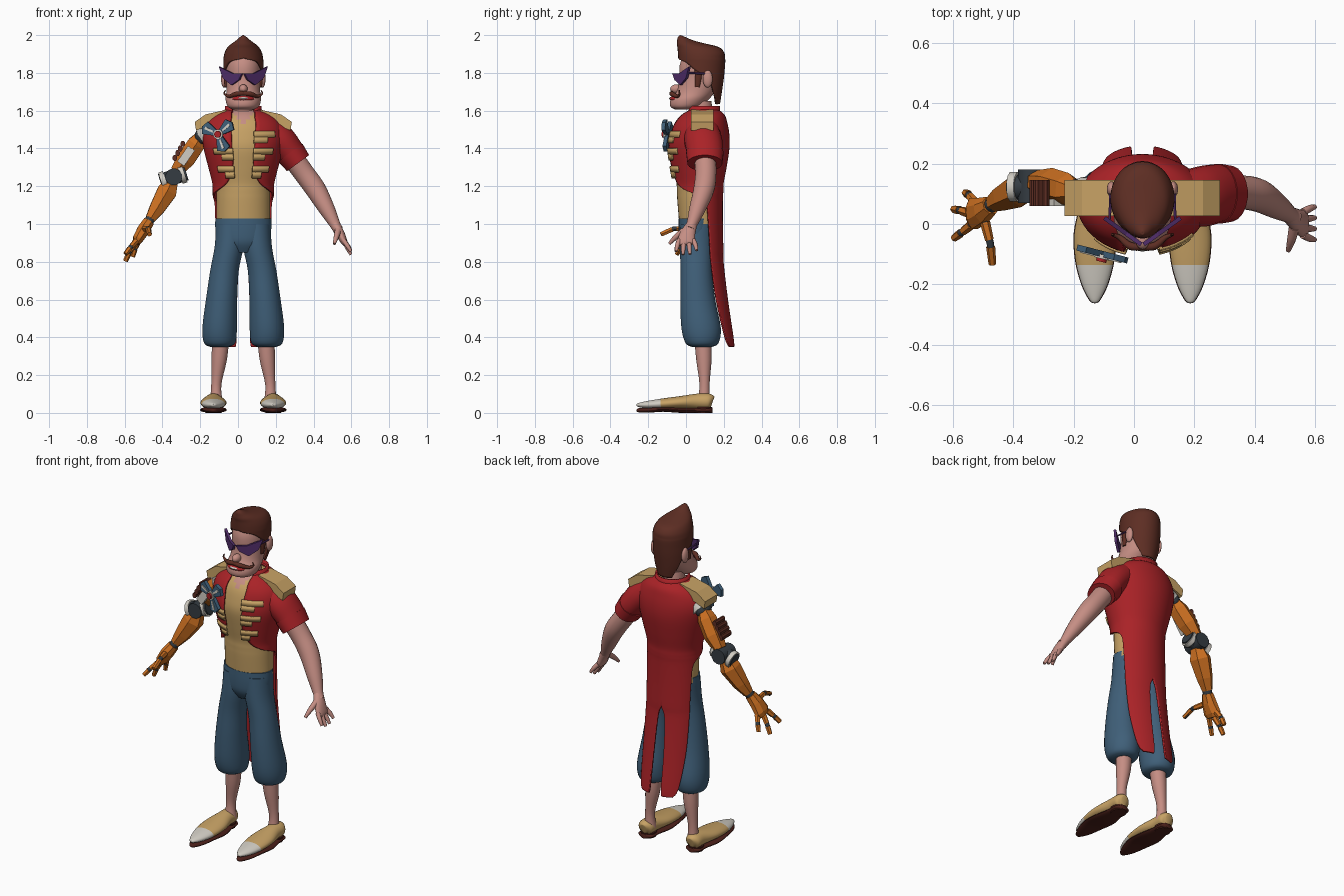
import bpy, bmesh, math
from mathutils import Vector, Matrix

if "Cube" in bpy.data.objects:
    bpy.data.objects.remove(bpy.data.objects["Cube"])

X, Y, Z = Vector((1, 0, 0)), Vector((0, 1, 0)), Vector((0, 0, 1))
MID = .028  # body centre line; the arms reach unequally far


def material(name, *rgb):
    m = bpy.data.materials.new(name)
    m.use_nodes = True
    m.diffuse_color = (*rgb, 1)
    m.node_tree.nodes["Principled BSDF"].inputs["Base Color"].default_value = (*rgb, 1)
    return m


red = material("coat red", .4, .016, .02)
tan = material("gold tan", .57, .36, .13)
skin = material("skin", .56, .27, .23)
blue = material("denim blue", .05, .115, .19)
orange = material("arm orange", .6, .16, .015)
brown = material("hair brown", .11, .027, .017)
sole = material("sole brown", .07, .014, .01)
dark = material("joint grey", .035, .045, .055)
white = material("off white", .64, .61, .55)
purple = material("glasses purple", .085, .028, .15)


def finish(name, bm, mats, smooth=True, rule=None):
    mesh = bpy.data.meshes.new(name)
    bm.to_mesh(mesh)
    bm.free()
    ob = bpy.data.objects.new(name, mesh)
    bpy.context.collection.objects.link(ob)
    for m in mats:
        mesh.materials.append(m)
    if rule:
        for p in mesh.polygons:
            p.material_index = rule(p.center)
    if smooth:
        bpy.ops.object.select_all(action='DESELECT')
        ob.select_set(True)
        bpy.context.view_layer.objects.active = ob
        bpy.ops.object.shade_smooth_by_angle(angle=math.radians(45))
    return ob


def spline(st, k):
    out = []
    for i in range(len(st) - 1):
        four = st[max(i - 1, 0)], st[i], st[i + 1], st[min(i + 2, len(st) - 1)]
        for t in (j / k for j in range(k)):
            out.append([b + .5 * t * (c - a + t * (2*a - 5*b + 4*c - d + t * (3*b - a - 3*c + d)))
                        for a, b, c, d in zip(*four)])
    return out + [st[-1]]


def tube(name, pts, *mats, n=20, k=4, ref=Y, level=False, smooth=True, rule=None):
    """Loft of ellipses; each point is x, y, z, radius and an optional second radius."""
    st = spline([p if len(p) > 4 else (*p, p[3]) for p in pts], k)
    bm, rings = bmesh.new(), []
    for i, (x, y, z, r, r2) in enumerate(st):
        a, b = st[max(i - 1, 0)], st[min(i + 1, len(st) - 1)]
        t = Z if level else (Vector(b[:3]) - Vector(a[:3])).normalized()
        u = (ref - t * t.dot(ref)).normalized()
        v = u.cross(t)
        angles = [math.tau * (j + .5) / n for j in range(n)]
        rings.append([bm.verts.new(Vector((x, y, z)) + v * r * math.cos(q) + u * r2 * math.sin(q))
                      for q in angles])
    for a, b in zip(rings, rings[1:]):
        for j in range(n):
            bm.faces.new((a[j], a[j - 1], b[j - 1], b[j]))
    bm.faces.new(rings[0])
    bm.faces.new(rings[-1])
    bmesh.ops.recalc_face_normals(bm, faces=bm.faces)
    return finish(name, bm, mats, smooth, rule)


def shell(name, st, mat, k=4, cols=16, thick=.01, sides=(-1, 1)):
    """Open wrap-around sheet; stations are z, centre y, radii, start and end angle from the front."""
    bm = bmesh.new()
    for s in sides:
        rows = []
        for z, cy, rx, ry, a0, a1 in spline(st, k):
            a0, a1 = max(a0, 0), min(a1, 180)
            row = [math.radians(a0 + (a1 - a0) * j / cols) for j in range(cols + 1)]
            rows.append([bm.verts.new((MID + s * rx * math.sin(q), cy - ry * math.cos(q), z)) for q in row])
        for a, b in zip(rows, rows[1:]):
            for j in range(cols):
                bm.faces.new((a[j], a[j + 1], b[j + 1], b[j])[::s])
    bmesh.ops.remove_doubles(bm, verts=bm.verts, dist=.0005)
    ob = finish(name, bm, [mat])
    mod = ob.modifiers.new("thickness", 'SOLIDIFY')
    mod.thickness, mod.offset = thick, 0
    return ob


def prism(name, poly, origin, u, v, depth, mat):
    u, v = Vector(u).normalized(), Vector(v).normalized()
    w = u.cross(v).normalized() * depth
    bm = bmesh.new()
    base = [Vector(origin) + u * a + v * b for a, b in poly]
    lo, hi = [[bm.verts.new(p + d) for p in base] for d in (w * 0, w)]
    bm.faces.new(lo)
    bm.faces.new(hi)
    for i in range(len(lo)):
        bm.faces.new((lo[i - 1], lo[i], hi[i], hi[i - 1]))
    bmesh.ops.recalc_face_normals(bm, faces=bm.faces)
    return finish(name, bm, [mat], False)


def ball(name, loc, size, mat):
    bm = bmesh.new()
    bmesh.ops.create_uvsphere(bm, u_segments=20, v_segments=12, radius=1,
                              matrix=Matrix.Translation(loc) @ Matrix.Diagonal((*size, 1)))
    return finish(name, bm, [mat])


# Tail coat with split tails, and the vest under it
COAT = [(.35, .14, .16, .115, 142, 165), (.4, .13, .16, .12, 130, 167), (.6, .1, .16, .12, 120, 168),
        (.8, .08, .158, .115, 117, 172), (.87, .075, .157, .118, 116, 180), (1, .07, .157, .12, 114, 180),
        (1.12, .065, .157, .125, 108, 180), (1.16, .065, .157, .127, 80, 180),
        (1.18, .065, .157, .128, 58, 180), (1.22, .065, .16, .13, 32, 180),
        (1.3, .065, .18, .145, 18, 180), (1.4, .065, .205, .16, 17, 180), (1.47, .07, .212, .155, 17, 180),
        (1.53, .075, .195, .14, 20, 180), (1.575, .085, .15, .115, 24, 180), (1.605, .09, .085, .075, 40, 180)]
shell("tail_coat", COAT, red, cols=24)
tube("vest", [(MID, cy, z, rx - .014, ry - .014) for z, cy, rx, ry, a, b in COAT if z >= 1], tan, skin,
     n=40, level=True, rule=lambda c: int(c.y < .06 and abs(c.x - MID) < (c.z - 1.525) * .9))
shell("collar", [(1.555, .085, .095, .09, 35, 180), (1.625, .087, .092, .088, 42, 180)], red, k=2)


def coat_at(z):
    for a, b in zip(COAT, COAT[1:]):
        if a[0] <= z <= b[0]:
            return [p + (q - p) * (z - a[0]) / (b[0] - a[0]) for p, q in zip(a, b)]


# Chest braids: a long bar with a shorter one beneath
for i, z in enumerate((1.475, 1.385, 1.29)):
    for j, reach in enumerate((50, 36)):
        bar = []
        for h in (-.016, .016):
            c = coat_at(z + h - j * .031)
            bar.append((c[0], c[1], c[2] + .008, c[3] + .008, 15, reach - i * 2))
        shell(f"braid_{i}_{j}", bar, tan, k=1, thick=.009, sides=(1,) if i == 0 else (-1, 1))

# Epaulettes
for s in (-1, 1):
    prism("epaulette", [(s * a, b) for a, b in ((.09, 1.605), (.2, 1.58), (.257, 1.54), (.25, 1.495),
          (.19, 1.52), (.09, 1.55))], (MID, .145, 0), X, Z, .118, tan)

# Trousers, calves and shoes
tube("trouser_seat", [(MID, .055, .85, .08, .06), (MID, .055, .9, .135, .088), (MID, .055, .96, .148, .095),
     (MID, .06, 1.03, .149, .1)], blue, n=32, level=True)
SHOE = [(.14, .055, .02, .03), (.12, .06, .045, .042), (.06, .06, .05, .042), (-.03, .055, .068, .034),
        (-.12, .048, .064, .029), (-.2, .043, .043, .021), (-.25, .042, .018, .011), (-.262, .042, .004, .004)]
for s in (-1, 1):
    def leg(pts):
        return [(MID + s * p[0], *p[1:]) for p in pts]
    tube("trouser_leg", leg([(.125, .085, .35, .05, .055), (.125, .085, .37, .083, .088),
         (.125, .08, .45, .092, .105), (.115, .062, .6, .083, .093), (.1, .055, .75, .076, .084),
         (.075, .055, .88, .077, .088), (.065, .06, 1, .08, .09)]), blue, n=28, level=True)
    tube("calf", leg([(.12, .09, .38, .045), (.128, .095, .28, .041), (.143, .098, .15, .027),
         (.143, .095, .06, .034)]), skin)
    tube("shoe", [(MID + s * .158, y, z, rx, rz) for y, z, rx, rz in SHOE], tan, white, n=24, k=6, ref=Z,
         rule=lambda c: int(c.y < -.13))
    tube("shoe_sole", [(MID + s * .158, y, max(.014, z - .028 if y < -.1 else 0), rx + .002, min(rz, .014))
         for y, z, rx, rz in SHOE], sole, n=24, ref=Z)
    tube("shoe_heel", leg([(.158, .09, 0, .042, .045), (.158, .09, .03, .044, .047)]), sole, k=1)

# Head, neck and hair
tube("neck", [(MID, .085, 1.53, .066), (MID, .075, 1.65, .06)], skin, level=True)
tube("head", [(MID, -.01, 1.605, .055, .045), (MID, 0, 1.622, .083, .083), (MID, .02, 1.66, .094, .102),
     (MID, .05, 1.7, .09, .102), (MID, .068, 1.76, .09, .104), (MID, .073, 1.84, .091, .107),
     (MID, .08, 1.9, .078, .085), (MID, .08, 1.93, .03, .035)], skin, n=32, level=True)
shell("hair", [(1.635, .09, .07, .085, 142, 180), (1.7, .085, .092, .1, 126, 180), (1.77, .083, .1, .112, 108, 180),
      (1.82, .083, .101, .117, 70, 180), (1.86, .084, .101, .119, 42, 180), (1.878, .083, .1, .119, 0, 180),
      (1.905, .08, .094, .118, 0, 180), (1.932, .066, .08, .106, 0, 180), (1.95, .03, .06, .073, 0, 180),
      (1.967, -.002, .036, .04, 0, 180), (1.983, -.02, .018, .02, 0, 180), (1.995, -.03, .001, .001, 0, 180)], brown)
ball("nose", (MID, -.052, 1.715), (.023, .032, .024), skin)
ball("mouth", (MID, -.05, 1.663), (.06, .037, .018), red)
ball("teeth", (MID, -.056, 1.665), (.04, .035, .01), white)
for s in (-1, 1):
    ball("ear", (MID + s * .102, .115, 1.768), (.016, .026, .046), skin)
    tube("sideburn", [(MID + s * .093, .065, 1.85, .01, .022), (MID + s * .094, .065, 1.78, .01, .018),
         (MID + s * .092, .06, 1.725, .007, .012)], brown)
    tube("moustache", [(MID + s * a, b, c, r) for a, b, c, r in ((0, -.075, 1.692, .012),
         (.04, -.073, 1.688, .013), (.075, -.045, 1.676, .009), (.1, -.035, 1.69, .005),
         (.094, -.036, 1.708, .003))], brown, n=10)
    prism("glasses_lens", [(0, .012), (.06, .012), (.15, .048), (.125, -.012), (.07, -.05), (.02, -.022)],
          (MID, -.062, 1.785), (s * .118, .085, 0), Z, .014 * s, purple)
    tube("glasses_temple", [(MID + s * .108, .015, 1.8, .005), (MID + s * .106, .11, 1.795, .005)],
         purple, n=6, ref=Z, k=1)

# Left sleeve, bare forearm and hand
tube("sleeve", [(.16, .085, 1.5, .075, .09), (.22, .09, 1.45, .082, .1), (.27, .1, 1.39, .077, .098),
     (.305, .1, 1.34, .072, .092)], red)
tube("sleeve_cuff", [(.277, .1, 1.378, .081, .1), (.318, .1, 1.322, .073, .093)], red, k=2)
tube("left_forearm", [(.29, .1, 1.35, .058), (.35, .105, 1.268, .056), (.41, .095, 1.185, .055),
     (.47, .06, 1.08, .043), (.515, .03, .995, .028), (.53, .02, .97, .028)], skin)
tube("left_palm", [(.515, .03, .995, .026, .029), (.54, .01, .95, .024, .04), (.562, 0, .905, .018, .046),
     (.57, 0, .89, .01, .04)], skin)
for i in range(4):
    y = -.036 + .025 * i
    drop = (.045, .062, .06, .04)[i]
    tube("left_finger", [(.558, y, .915, .013), (.58, y * 1.3, .915 - drop * .7, .012),
         (.598, y * 1.45, .9 - drop, .008)], skin, n=10)
tube("left_thumb", [(.53, -.01, .965, .018), (.52, -.055, .93, .014), (.51, -.088, .895, .008)], skin, n=10)

# Mechanical right arm
tube("shoulder_socket", [(-.155, .09, 1.475, .065), (-.182, .1, 1.455, .058)], white, k=1)
ball("shoulder_joint", (-.185, .1, 1.465), (.045, .05, .045), dark)
tube("upper_arm", [(-.195, .11, 1.465, .035), (-.22, .115, 1.425, .054), (-.275, .13, 1.345, .056),
     (-.325, .14, 1.28, .038)], orange, n=6, k=1, smooth=False)
for i in range(4):
    x, z = -.292 - .014 * i, 1.425 - .025 * i
    tube("arm_fin", [(x, .06, z, .013, .017), (x, .145, z, .013, .017)], brown, n=8, k=1, ref=Z, smooth=False)
prism("arm_plate", [(-.022, -.05), (.022, -.05), (.022, .05), (-.022, .05)], (-.275, .082, 1.36),
      (.82, 0, -.57), (.57, 0, .82), .022, white)
tube("elbow_axle", [(-.275, .125, 1.27, .042), (-.41, .12, 1.225, .042)], dark, n=12, k=1)
for x, z in ((-.295, 1.263), (-.395, 1.23)):
    tube("elbow_ring", [(x + .012, .123, z + .004, .05), (x - .012, .123, z - .004, .05)], white, n=12, k=1)
tube("elbow_hinge", [(-.34, .07, 1.25, .045), (-.34, .18, 1.25, .045)], dark, n=12, k=1, ref=Z)
tube("right_forearm", [(-.352, .12, 1.225, .04), (-.377, .115, 1.17, .06), (-.43, .09, 1.08, .046),
     (-.465, .07, 1.025, .03)], orange, n=6, k=1, smooth=False)
tube("wrist", [(-.455, .075, 1.04, .026), (-.49, .05, .985, .026)], dark, n=10, k=1)
tube("right_palm", [(-.473, .062, 1.012, .032), (-.5, .045, .97, .036, .046), (-.53, .035, .92, .03, .056),
     (-.54, .03, .9, .02, .045)], orange, n=8, k=1, smooth=False)
for path in (((-.535, .0, .915), (-.57, -.028, .875), (-.6, -.05, .835)),
             ((-.54, .035, .905), (-.575, .045, .85), (-.6, .05, .795)),
             ((-.525, .07, .915), (-.545, .095, .87), (-.56, .105, .82)),
             ((-.495, .015, .975), (-.475, -.065, .975), (-.467, -.145, .94))):
    base, knuckle, tip = map(Vector, path)
    for a, b, r in ((base, knuckle, .017), (knuckle, tip, .015)):
        start, end = a.lerp(b, .12), a.lerp(b, .85)
        tube("right_finger", [(*start, r), (*end, r * .85)], orange, n=6, k=1, ref=X, smooth=False)
    tube("finger_core", [(*base, .012), (*knuckle, .013), (*base.lerp(tip, .9), .01)], dark, n=8, k=1, ref=X)

# Chest rosette: three ribbons around a small medal
across, centre = Vector((.97, -.25, 0)).normalized(), Vector((-.1, -.09, 1.475))
out = across.cross(Z)
for deg in (155, 40, -70):
    q = math.radians(deg)
    u = across * math.cos(q) + Z * math.sin(q)
    v = out.cross(u)
    prism("ribbon", [(.01, -.014), (.08, -.036), (.098, 0), (.08, .036), (.01, .014)], centre, u, v, .02, blue)
    prism("ribbon_stripe", [(.03, -.005), (.08, -.007), (.08, .007), (.03, .005)], centre + out * .02, u, v, .004, white)
for name, r, lift, mat in (("medal_rim", .026, .012, white), ("medal", .018, .022, red)):
    a, b = centre + out * lift, centre + out * (lift + .014)
    tube(name, [(*a, r), (*b, r)], mat, n=12, k=1, ref=Z)
